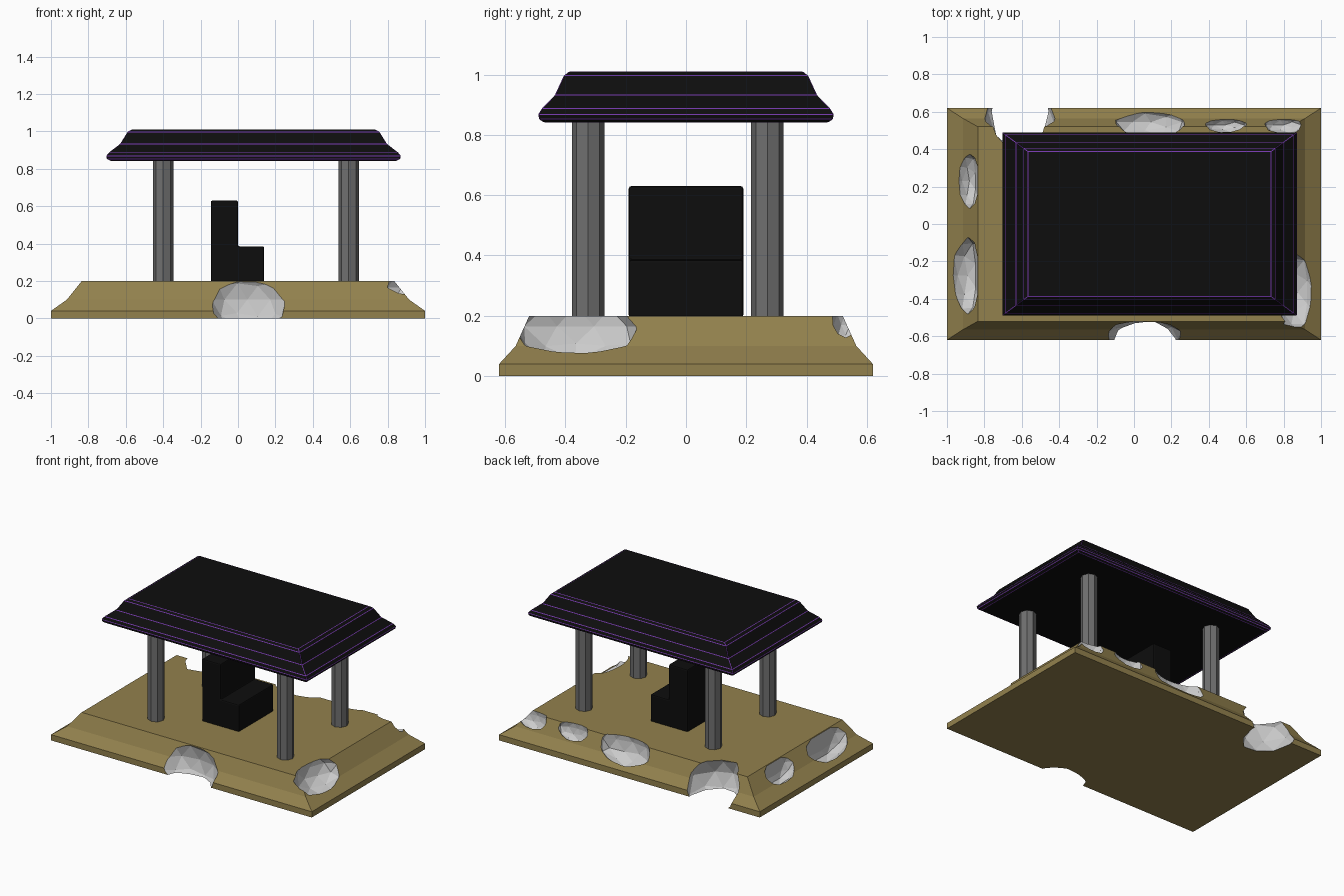
import bpy, bmesh, random
from mathutils import Vector

if "Cube" in bpy.data.objects:
    bpy.data.objects.remove(bpy.data.objects["Cube"])

random.seed(4)


def material(name, r, g, b):
    m = bpy.data.materials.new(name)
    m.diffuse_color = (r, g, b, 1)
    m.use_nodes = True
    m.node_tree.nodes["Principled BSDF"].inputs["Base Color"].default_value = m.diffuse_color
    return m


SAND = material("sand", 0.29, 0.22, 0.075)
STONE = material("broken_stone", 0.75, 0.75, 0.75)
STEEL = material("pillar_grey", 0.16, 0.16, 0.16)
BLACK = material("black", 0.004, 0.004, 0.004)
PURPLE = material("purple_trim", 0.18, 0.04, 0.42)


def make(name, bm, *mats):
    bmesh.ops.recalc_face_normals(bm, faces=bm.faces)
    me = bpy.data.meshes.new(name)
    bm.to_mesh(me)
    bm.free()
    for m in mats:
        me.materials.append(m)
    ob = bpy.data.objects.new(name, me)
    bpy.context.collection.objects.link(ob)
    return ob


def stacked_rings(rings, cx=0):
    """Rectangular rings (half x, half y, z) joined bottom to top and capped."""
    bm = bmesh.new()
    loops = [[bm.verts.new((cx + sx * hx, sy * hy, z))
              for sx, sy in ((-1, -1), (1, -1), (1, 1), (-1, 1))]
             for hx, hy, z in rings]
    for a, b in zip(loops, loops[1:]):
        for i in range(4):
            j = (i + 1) % 4
            bm.faces.new((a[i], a[j], b[j], b[i]))
    bm.faces.new(loops[0][::-1])
    bm.faces.new(loops[-1])
    return bm


# Stepped base
base = make("base", stacked_rings([(1, 0.62, 0), (1, 0.62, 0.04),
                                   (0.915, 0.565, 0.1), (0.835, 0.52, 0.2)]), SAND, STONE)

# Faceted boulders that bite the craters out of the base: centre, radii
bites = [
    ((0.05, -0.62, 0.10), (0.205, 0.13, 0.165)),     # front
    ((-0.61, 0.60, 0.10), (0.190, 0.255, 0.18)),     # back left
    ((0.09, 0.545, 0.165), (0.195, 0.09, 0.13)),     # back middle
    ((0.49, 0.53, 0.165), (0.110, 0.045, 0.075)),    # back small
    ((0.80, 0.53, 0.170), (0.105, 0.05, 0.075)),     # back corner
    ((0.875, -0.365, 0.165), (0.120, 0.20, 0.125)),  # right
    ((-0.88, 0.23, 0.15), (0.075, 0.145, 0.10)),     # left small
    ((-0.89, -0.275, 0.14), (0.100, 0.20, 0.12)),    # left large
]
bm = bmesh.new()
for centre, radii in bites:
    ball = bmesh.ops.create_icosphere(bm, subdivisions=2, radius=1.03)["verts"]
    for v in ball:
        k = random.uniform(0.94, 1.04)
        v.co = Vector(centre) + Vector([c * r * k for c, r in zip(v.co, radii)])
        v.co.x = max(v.co.x, -1.02)
        if centre[0] < -0.8:
            v.co.x = min(v.co.x, -0.838)   # left bites stop at the top edge
for f in bm.faces:
    f.material_index = 1
cutter = make("crater_cutter", bm, SAND, STONE)
cutter.hide_render = True
mod = base.modifiers.new("craters", "BOOLEAN")
mod.object = cutter
mod.operation = "DIFFERENCE"
mod.solver = "EXACT"
bpy.context.view_layer.objects.active = base
bpy.ops.object.modifier_apply(modifier=mod.name)
bpy.data.objects.remove(cutter)

# Four octagonal pillars
for side, x in (("left", -0.40), ("right", 0.592)):
    for end, y in (("front", -0.325), ("back", 0.27)):
        bpy.ops.mesh.primitive_cylinder_add(vertices=8, radius=0.054, depth=0.66,
                                            location=(x, y, 0.525))
        pillar = bpy.context.object
        pillar.name = f"{end}_{side}_pillar"
        pillar.data.materials.append(STEEL)

# Black chair: L profile extruded across the depth, edges softened
bm = bmesh.new()
profile = [(-0.145, 0.195), (0.14, 0.195), (0.14, 0.385),
           (0.0, 0.385), (0.0, 0.63), (-0.145, 0.63)]
face = bm.faces.new([bm.verts.new((x, -0.19, z)) for x, z in profile])
out = bmesh.ops.extrude_face_region(bm, geom=[face])
for v in out["geom"]:
    if isinstance(v, bmesh.types.BMVert):
        v.co.y = 0.19
bmesh.ops.recalc_face_normals(bm, faces=bm.faces)
bmesh.ops.bevel(bm, geom=bm.edges[:], offset=0.008, segments=2, profile=0.5,
                affect="EDGES")
make("chair", bm, BLACK)

# Flared roof: insets from the outer edge with height; every edge gets a thin purple strip
section = [(0.018, 0.842), (0.003, 0.852), (0, 0.868), (0.012, 0.888),
           (0.055, 0.932), (0.085, 0.997), (0.102, 1.01)]
bm = stacked_rings([(0.788 - 1.35 * i, 0.49 - i, z) for i, z in section], cx=0.083)
bmesh.ops.recalc_face_normals(bm, faces=bm.faces)
bmesh.ops.bevel(bm, geom=bm.edges[:], offset=0.0025, segments=1, profile=0.5,
                affect="EDGES", material=1)
make("roof", bm, BLACK, PURPLE)
